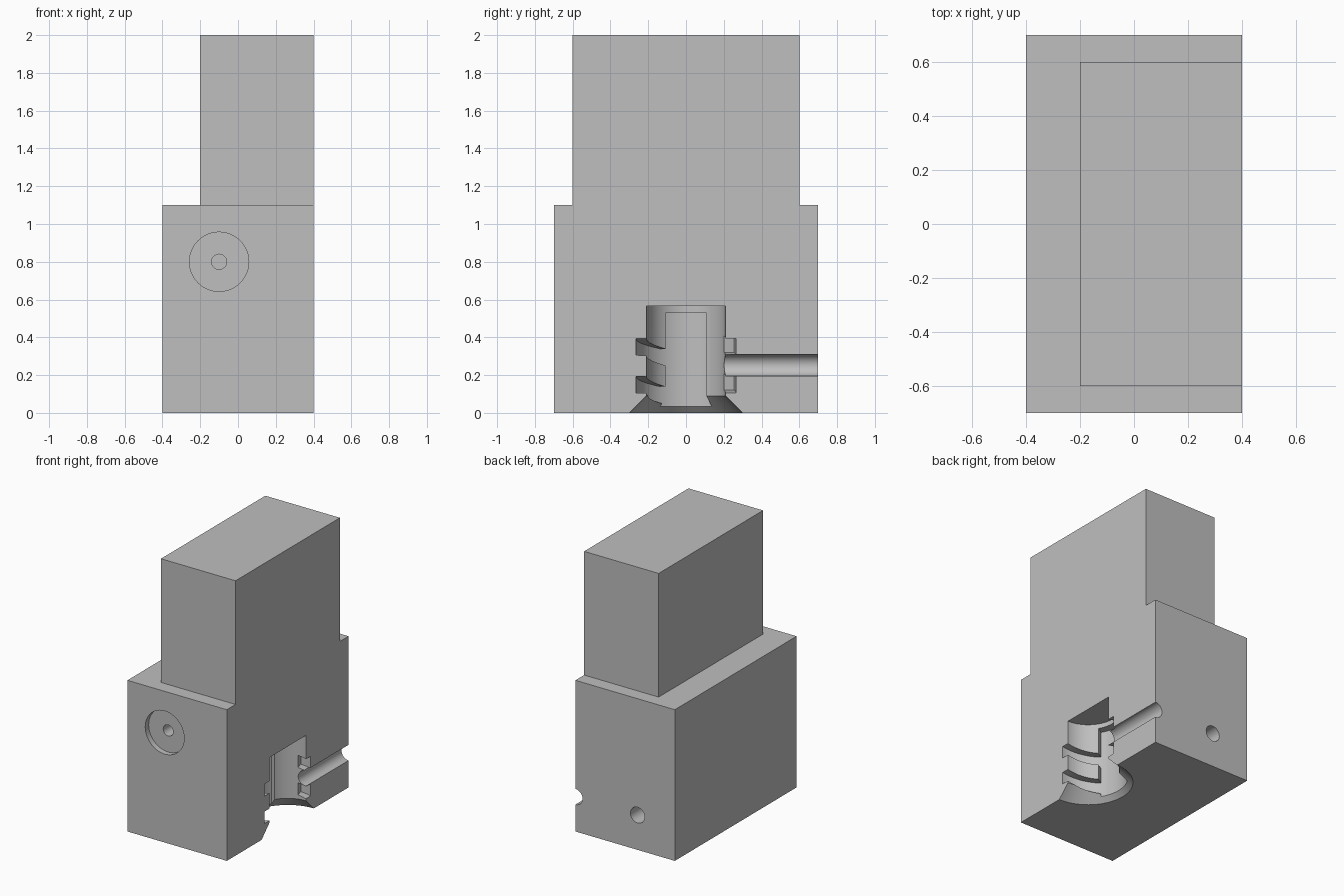
import bpy, bmesh
from math import sin, cos, radians, pi
from mathutils import Matrix, Vector

cube = bpy.data.objects.get("Cube")
if cube:
    bpy.data.objects.remove(cube, do_unlink=True)

grey = bpy.data.materials.new("plain_grey")
grey.use_nodes = True
colour = (0.52, 0.52, 0.52, 1)
grey.diffuse_color = colour
grey.node_tree.nodes["Principled BSDF"].inputs["Base Color"].default_value = colour

AXIS_X = 0.4      # socket axis lies in the cut face
BORE, GROOVE = 0.21, 0.265


def add(name, bm):
    bmesh.ops.recalc_face_normals(bm, faces=bm.faces)
    mesh = bpy.data.meshes.new(name)
    bm.to_mesh(mesh)
    bm.free()
    mesh.materials.append(grey)
    ob = bpy.data.objects.new(name, mesh)
    bpy.context.collection.objects.link(ob)
    return ob


def box(name, lo, hi):
    bm = bmesh.new()
    bmesh.ops.create_cube(bm, size=1)
    lo, hi = Vector(lo), Vector(hi)
    for v in bm.verts:
        v.co = (lo + hi) / 2 + v.co * (hi - lo)
    return add(name, bm)


def rod(name, x, z, radius, y0, y1):
    """Cylinder along y."""
    bm = bmesh.new()
    bmesh.ops.create_cone(bm, cap_ends=True, segments=48, radius1=radius,
                          radius2=radius, depth=y1 - y0,
                          matrix=Matrix.Translation((x, (y0 + y1) / 2, z))
                          @ Matrix.Rotation(pi / 2, 4, 'X'))
    return add(name, bm)


def lathe(name, profile, segments=80):
    """Closed solid turned about the socket axis."""
    bm = bmesh.new()
    rings = [[bm.verts.new((AXIS_X + r * cos(2 * pi * i / segments),
                            r * sin(2 * pi * i / segments), z))
              for i in range(segments)] for r, z in profile]
    for low, high in zip(rings, rings[1:]):
        for i in range(segments):
            j = (i + 1) % segments
            bm.faces.new((low[i], low[j], high[j], high[i]))
    bm.faces.new(rings[0])
    bm.faces.new(rings[-1])
    return add(name, bm)


def sweep(name, inner, start, end, low, height, rise=0, steps=24):
    """Rectangular section swept round the socket axis, climbing by rise."""
    bm = bmesh.new()
    rings = []
    for i in range(steps + 1):
        t = i / steps
        a = radians(start + (end - start) * t)
        z = low + rise * t
        rings.append([bm.verts.new((AXIS_X + r * cos(a), r * sin(a), h))
                      for r, h in ((inner, z), (GROOVE, z),
                                   (GROOVE, z + height), (inner, z + height))])
    for a, b in zip(rings, rings[1:]):
        for i in range(4):
            j = (i + 1) % 4
            bm.faces.new((a[i], a[j], b[j], b[i]))
    bm.faces.new(rings[0])
    bm.faces.new(rings[-1])
    return add(name, bm)


# Main block and the narrower tower on top
body = box("lower_block", (-0.4, -0.7, 0), (0.4, 0.7, 1.1))
box("upper_block", (-0.2, -0.6, 1.1), (0.4, 0.6, 2))

# Socket bore with flared mouth, and its lug slot
cutters = [
    lathe("socket_cutter", [(0.35, -0.05), (BORE, 0.09), (BORE, 0.565)]),
    sweep("slot_cutter", 0.1, 149, 211, -0.04, 0.57),
]
# Two climbing locking grooves, repeated on the opposite side
for turn in (0, 180):
    for low in (0.045, 0.245):
        cutters.append(sweep("groove_cutter", 0.17, turn + 25, turn + 106,
                             low, 0.088, 0.075))
# Side channel, rear hole, front recess and its pilot hole
cutters += [
    rod("channel_cutter", AXIS_X, 0.253, 0.057, 0.1, 0.8),
    rod("rear_hole_cutter", -0.1, 0.253, 0.057, 0.2, 0.8),
    rod("front_recess_cutter", -0.1, 0.8, 0.157, -0.8, -0.66),
    rod("pilot_hole_cutter", -0.1, 0.8, 0.04, -0.8, -0.3),
]

bpy.ops.object.select_all(action='DESELECT')
bpy.context.view_layer.objects.active = body
body.select_set(True)
for cutter in cutters:
    cutter.hide_render = True
    mod = body.modifiers.new(cutter.name, 'BOOLEAN')
    mod.operation = 'DIFFERENCE'
    mod.solver = 'EXACT'
    mod.object = cutter
    bpy.ops.object.modifier_apply(modifier=mod.name)
    bpy.data.objects.remove(cutter, do_unlink=True)
bpy.ops.object.shade_smooth_by_angle(angle=radians(25))
